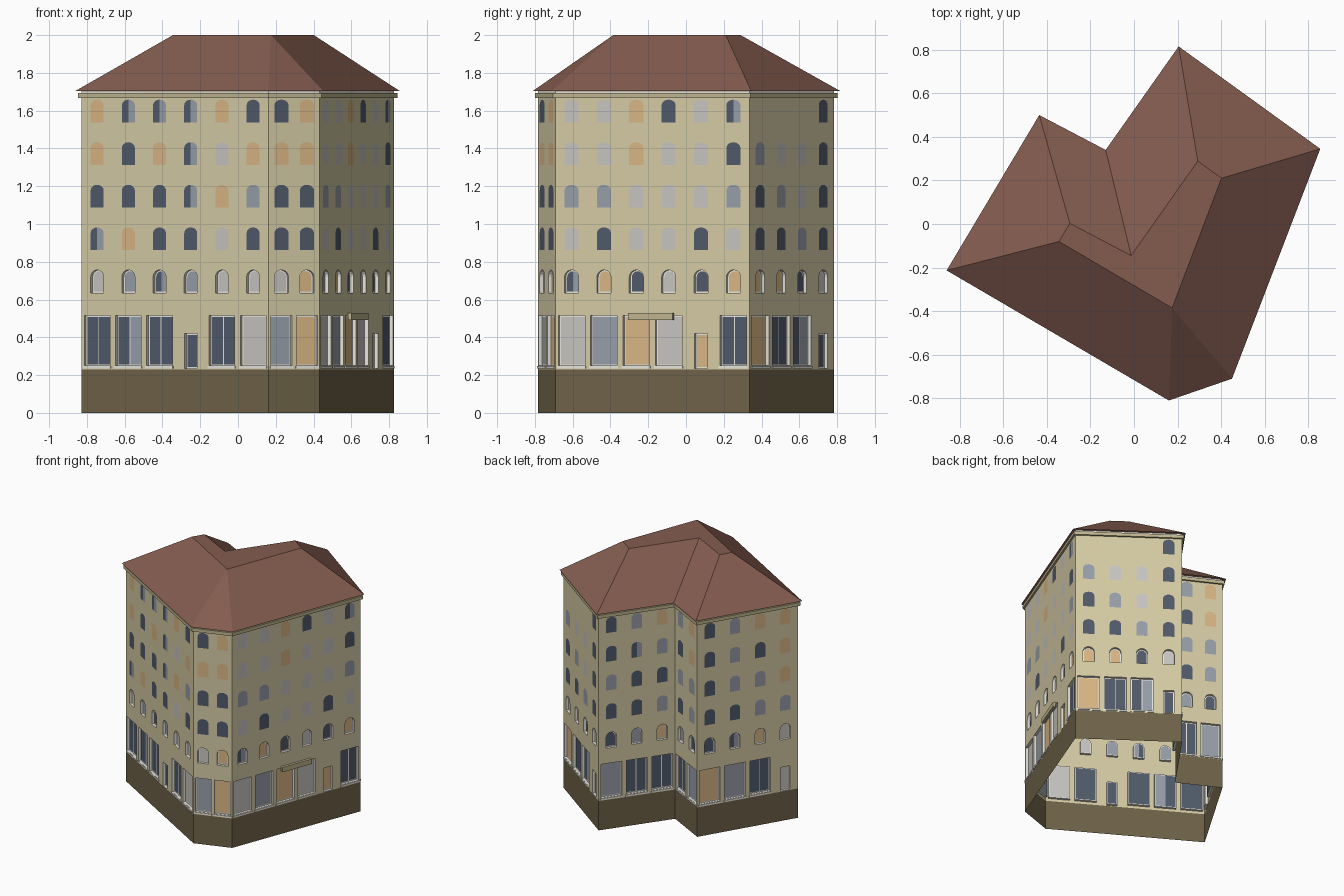
import bpy, bmesh, math
from mathutils import Vector

if "Cube" in bpy.data.objects:
    bpy.data.objects.remove(bpy.data.objects["Cube"])


def srgb(r, g, b):
    return tuple(((c / 255 + 0.055) / 1.055) ** 2.4 for c in (r, g, b)) + (1.0,)


COLOURS = {
    "cream_wall": srgb(212, 202, 164), "dark_plinth": srgb(110, 98, 72),
    "red_brown_roof": srgb(132, 92, 79), "white_frame": srgb(236, 234, 226),
    "dark_glass": srgb(80, 90, 106), "grey_glass": srgb(150, 158, 168),
    "pale_blind": srgb(198, 196, 192), "orange_blind": srgb(216, 181, 132),
    "tan_trim": srgb(190, 180, 142),
}
MATS = {}
for name, col in COLOURS.items():
    MATS[name] = bpy.data.materials.new(name)
    MATS[name].diffuse_color = col


class Part:
    """A mesh part collected face by face."""
    def __init__(self, name, *mats):
        self.name, self.mats, self.bm = name, mats, bmesh.new()

    def face(self, pts, mat=0):
        f = self.bm.faces.new([self.bm.verts.new(p) for p in pts])
        f.material_index = mat

    def finish(self, weld=True):
        if weld:
            bmesh.ops.remove_doubles(self.bm, verts=self.bm.verts, dist=1e-5)
        me = bpy.data.meshes.new(self.name)
        self.bm.to_mesh(me)
        self.bm.free()
        for m in self.mats:
            me.materials.append(MATS[m])
        ob = bpy.data.objects.new(self.name, me)
        bpy.context.collection.objects.link(ob)
        return ob


def inset(poly, d):
    """Move every edge of a counter-clockwise outline inwards by d."""
    out = []
    for i, p in enumerate(poly):
        e1 = (p - poly[i - 1]).normalized()
        e2 = (poly[(i + 1) % len(poly)] - p).normalized()
        n1, n2 = Vector((-e1.y, e1.x)), Vector((-e2.y, e2.x))
        out.append(p + (n1 + n2) * d / (1 + n1.dot(n2)))
    return out


def ring(part, levels):
    """Skin a stack of (outline, z) levels."""
    for (lo, z0), (hi, z1) in zip(levels, levels[1:]):
        for i in range(len(lo)):
            j = (i + 1) % len(lo)
            part.face([(*lo[i], z0), (*lo[j], z0), (*hi[j], z1), (*hi[i], z1)])


# Outline of the eaves and of the walls
eaves = [Vector(p) for p in ((-0.86, -0.213), (0.16, -0.81), (0.45, -0.71),
         (0.855, 0.345), (0.205, 0.815), (-0.13, 0.34), (-0.435, 0.5))]
plan = inset(eaves, 0.023)

# Plinth
plinth = Part("plinth", "dark_plinth")
ring(plinth, [(plan, 0), (plan, 0.23)])
plinth.finish()

# Cornice and light gutter strip under the roof
corn = inset(eaves, 0.009)
cornice = Part("cornice", "tan_trim")
ring(cornice, [(plan, 1.667), (corn, 1.667), (corn, 1.693), (plan, 1.693)])
cornice.finish()
gutter = Part("gutter_strip", "white_frame")
ring(gutter, [(plan, 1.693), (plan, 1.71)])
gutter.finish()

# Hipped roof with flat top; the short chamfer side ends in a single point
top = inset(eaves, 0.375)
apex = inset([eaves[0], Vector((0.175, -0.385)), eaves[3]], 0)[1]
top[1] = top[2] = apex
roof = Part("roof", "red_brown_roof")
for i in range(7):
    j = (i + 1) % 7
    pts = [(*eaves[i], 1.705), (*eaves[j], 1.705), (*top[j], 2.0)]
    roof.face(pts if i == 1 else pts + [(*top[i], 2.0)])
roof.face([(*top[i], 2.0) for i in (0, 1, 3, 4, 5, 6)])
roof.finish()

# Walls with windows: one string per floor (ground first), one letter per bay
# d dark, g grey, p pale, o orange, h half dark half grey, - none; capital = door
FACADES = [
    ["dhdDdp", "pghgpp", "hoddpd", "dddhog", "odohpo", "ohhhod"],
    ["go", "po", "dd", "dd", "oo", "do"],
    ["pgopOd", "hodpdo", "pdppdp", "ggpppg", "ppoppd", "ppodph"],
    ["odhD", "oodp", "ddgd", "dgpd", "gppd", "---d"],
    ["gdd", "dgo", "ddg", "gdd", "dhg", "dgo"],
    ["dg", "gd", "dg", "gg", "do", "go"],
    ["ogdP", "dhop", "ddgg", "dggo", "dgdo", "dgoo"],
]
GLASS = ("dark_glass", "grey_glass", "pale_blind", "orange_blind")
TINT = {"d": (0, 0), "g": (1, 1), "p": (2, 2), "o": (3, 3), "h": (0, 1)}
BANDS = [0.23, 0.58, 0.81, 1.035, 1.262, 1.488, 1.697]
walls = Part("walls", "cream_wall")
panes = Part("window_panes", *GLASS)
frames = Part("window_frames", "white_frame")
trims = Part("sills_and_canopy", "white_frame", "tan_trim")


def half_outline(w, zb, zt, rise):
    """Right half of a window opening, from bottom middle to top middle."""
    pts = [(0, zb), (w / 2, zb)]
    if rise:
        for k in range(5):
            a = k * math.pi / 8
            pts.append((w / 2 * math.cos(a), zt - rise + rise * math.sin(a)))
        pts[-1] = (0, zt)
    else:
        pts += [(w / 2, zt), (0, zt)]
    return pts


def box(part, P, u0, u1, z0, z1, d, mat):
    """Box standing d out of a wall, without the hidden back."""
    f = [P(u, z, -d) for u, z in ((u0, z0), (u1, z0), (u1, z1), (u0, z1))]
    b = [P(u, z, 0) for u, z in ((u0, z0), (u1, z0), (u1, z1), (u0, z1))]
    part.face(f, mat)
    for i in range(4):
        j = (i + 1) % 4
        part.face([b[i], b[j], f[j], f[i]], mat)


def bay(P, uc, step, floor, code):
    """One wall cell with its opening, reveal, frame and pane."""
    z0, z1, h = BANDS[floor], BANDS[floor + 1], step / 2
    if code == "-":
        walls.face([P(uc + s * h, z) for s, z in
                    ((-1, z0), (1, z0), (1, z1), (-1, z1))])
        return
    door, code = code.isupper(), code.lower()
    if floor == 0:
        size = (0.075, 0.235, 0.42, 0) if door else (step * 0.82, 0.25, 0.515, 0)
    elif floor == 1:
        size = (0.08, 0.635, 0.757, 0.038)
    else:
        zb = 0.862 + 0.2255 * (floor - 2)
        size = (0.08, zb, zb + 0.12, 0.03)
    w, zb, zt, rise = size
    depth = 0.02 if floor < 2 else 0.0
    half = half_outline(*size)
    # wall around the opening, as a right and a left piece
    side = [(0, z0), (h, z0), (h, z1), (0, z1)] + half[::-1]
    walls.face([P(uc + u, z) for u, z in side])
    walls.face([P(uc - u, z) for u, z in side[::-1]])
    inner = half
    if depth:
        kx, kz, zc = 1 - 0.014 / w, 1 - 0.014 / (zt - zb), (zb + zt) / 2
        inner = [(u * kx, zc + (z - zc) * kz) for u, z in half]
        for s in (1, -1):
            for (a, b), (c, d) in zip(zip(half, half[1:]), zip(inner, inner[1:])):
                rev = [P(uc + s * a[0], a[1]), P(uc + s * b[0], b[1]),
                       P(uc + s * b[0], b[1], depth), P(uc + s * a[0], a[1], depth)]
                rim = [rev[3], rev[2], P(uc + s * d[0], d[1], depth),
                       P(uc + s * c[0], c[1], depth)]
                for q in (rev, rim):
                    frames.face(q[::s])
    left, right = TINT[code]
    panes.face([P(uc + u, z, depth) for u, z in inner], right)
    panes.face([P(uc - u, z, depth) for u, z in inner[::-1]], left)
    # sill under the large windows and a centre bar on the dark ones
    if floor == 0 and not door:
        box(trims, P, uc - w / 2 - 0.006, uc + w / 2 + 0.006, 0.235, 0.248, 0.006, 0)
        if code in "dh":
            frames.face([P(uc + u, z, depth - 0.003) for u, z in
                         ((-0.003, zb), (0.003, zb), (0.003, zt), (-0.003, zt))])


for i, floors in enumerate(FACADES):
    a, b = plan[i], plan[(i + 1) % 7]
    along = (b - a).normalized()
    outward = Vector((along.y, -along.x))

    def P(u, z, depth=0.0):
        return (*(a + along * u - outward * depth), z)

    step = (b - a).length / len(floors[0])
    for floor, row in enumerate(floors):
        for k, code in enumerate(row):
            bay(P, (k + 0.5) * step, step, floor, code)
    if i == 2:  # canopy over the main entrance
        box(trims, P, 2.28 * step, 3.66 * step, 0.492, 0.53, 0.02, 1)

for part in (walls, panes, frames, trims):
    part.finish(weld=False)

for m in bpy.data.materials:
    if m.users and not m.is_grease_pencil:
        m.use_nodes = True
        m.node_tree.nodes["Principled BSDF"].inputs["Base Color"].default_value = m.diffuse_color
